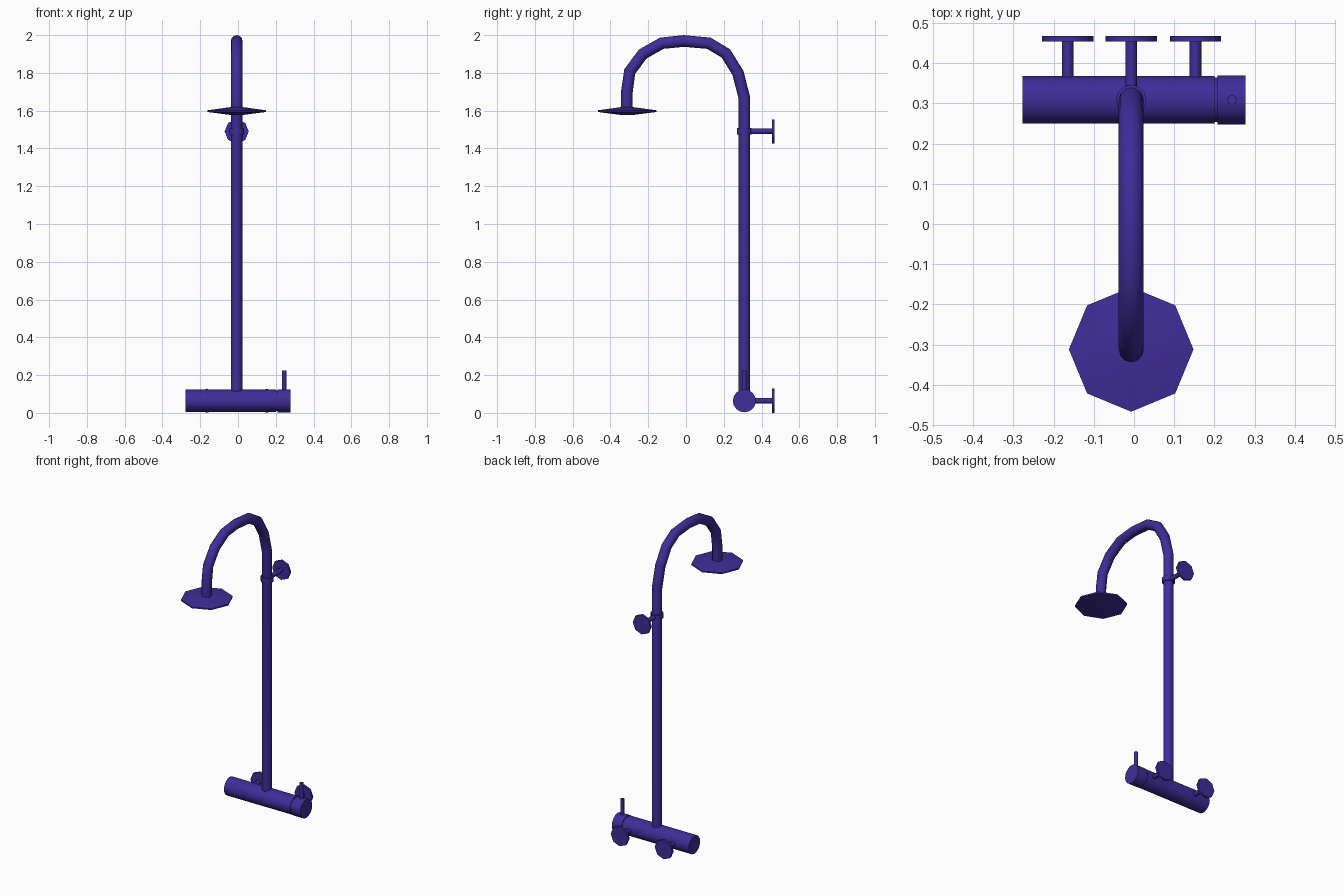
import bpy, bmesh, math
from mathutils import Matrix, Vector

if "Cube" in bpy.data.objects:
    bpy.data.objects.remove(bpy.data.objects["Cube"])

CX, CY = -0.007, 0.309      # riser axis
BZ, MZ = 0.064, 1.49        # valve and upper bracket heights

mat = bpy.data.materials.new("indigo")
mat.diffuse_color = (0.05, 0.026, 0.32, 1)
mat.use_nodes = True
mat.node_tree.nodes["Principled BSDF"].inputs["Base Color"].default_value = mat.diffuse_color


def finish(ob):
    ob.data.materials.append(mat)
    bpy.ops.object.select_all(action='DESELECT')
    ob.select_set(True)
    bpy.context.view_layer.objects.active = ob
    bpy.ops.object.shade_smooth_by_angle(angle=math.radians(50))


def lathe(name, origin, axis, profile, sides):
    """Closed solid from (radius, distance along axis) rings, with a vertex on each cross axis."""
    rot = {'X': Matrix.Rotation(math.pi / 2, 3, 'Y'),
           'Y': Matrix.Rotation(-math.pi / 2, 3, 'X'),
           'Z': Matrix.Identity(3)}[axis]
    bm = bmesh.new()
    rings = []
    for r, h in profile:
        rings.append([bm.verts.new(Vector(origin) + rot @ Vector((
            r * math.cos(2 * math.pi * i / sides),
            r * math.sin(2 * math.pi * i / sides), h))) for i in range(sides)])
    for a, b in zip(rings, rings[1:]):
        for i in range(sides):
            j = (i + 1) % sides
            bm.faces.new((a[i], a[j], b[j], b[i]))
    bm.faces.new(rings[0][::-1])
    bm.faces.new(rings[-1])
    me = bpy.data.meshes.new(name)
    bm.to_mesh(me)
    bm.free()
    ob = bpy.data.objects.new(name, me)
    bpy.context.collection.objects.link(ob)
    finish(ob)


# Riser pipe with gooseneck arch
path = [(.309, .10), (.309, 1.667), (.275, 1.80), (.211, 1.903), (.121, 1.957),
        (-.012, 1.969), (-.128, 1.957), (-.229, 1.90), (-.298, 1.807),
        (-.313, 1.70), (-.313, 1.605)]
cu = bpy.data.curves.new("riser_pipe", 'CURVE')
cu.dimensions = '3D'
cu.bevel_depth = 0.031
cu.bevel_resolution = 4
cu.use_fill_caps = True
sp = cu.splines.new('POLY')
sp.points.add(len(path) - 1)
for p, (y, z) in zip(sp.points, path):
    p.co = (CX, y, z, 1)
pipe = bpy.data.objects.new("riser_pipe", cu)
bpy.context.collection.objects.link(pipe)
pipe.select_set(True)
bpy.context.view_layer.objects.active = pipe
bpy.ops.object.convert(target='MESH')
finish(bpy.context.view_layer.objects.active)

# Shower head
lathe("shower_head", (CX, -.312, 0), 'Z',
      [(.03, 1.577), (.155, 1.593), (.155, 1.602), (.03, 1.619)], 8)

# Valve body, neck groove and end knob
lathe("valve_body", (0, CY, BZ), 'X',
      [(.059, -.277), (.059, .2), (.055, .2), (.055, .209)], 16)
lathe("end_knob", (0, CY, BZ), 'X', [(.061, .208), (.061, .277)], 16)
lathe("knob_lever", (.244, CY, 0), 'Z', [(.012, .11), (.012, .225)], 8)

# Clamp around riser
lathe("riser_clamp", (CX, CY, 0), 'Z', [(.038, 1.475), (.038, 1.508)], 12)

# Wall mounts: stem and octagonal flange
for name, x, z, start in (("left", -.165, BZ, .35), ("right", .153, BZ, .35),
                          ("upper", CX, MZ, .33)):
    lathe(name + "_wall_stem", (x, 0, z), 'Y', [(.0145, start), (.0145, .46)], 8)
    lathe(name + "_wall_flange", (x, 0, z), 'Y', [(.064, .454), (.064, .468)], 8)
